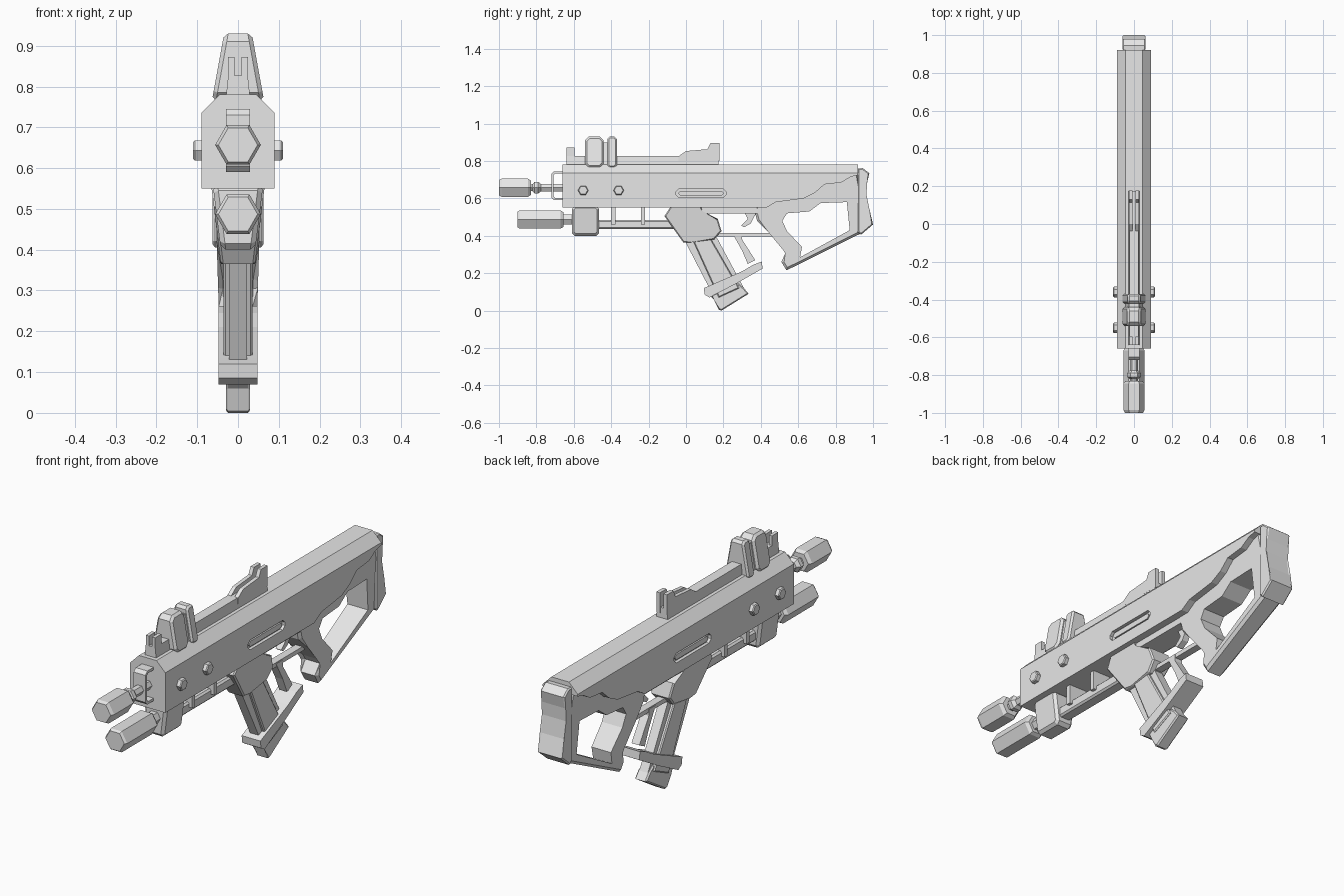
import bpy, bmesh, math

cube = bpy.data.objects.get("Cube")
if cube:
    bpy.data.objects.remove(cube, do_unlink=True)

GREY = (0.8, 0.8, 0.8, 1)
mat = bpy.data.materials.new("plain_grey")
mat.use_nodes = True
mat.diffuse_color = GREY
mat.node_tree.nodes["Principled BSDF"].inputs["Base Color"].default_value = GREY


def finish(name, bm):
    bmesh.ops.recalc_face_normals(bm, faces=bm.faces[:])
    mesh = bpy.data.meshes.new(name)
    bm.to_mesh(mesh)
    bm.free()
    mesh.materials.append(mat)
    obj = bpy.data.objects.new(name, mesh)
    bpy.context.collection.objects.link(obj)
    return obj


def prism(name, outline, half, top=None, chamfer=0, centre=0, pick=None):
    """Side outline (y, z) extruded across x, with optional taper and chamfered rims."""
    top = half if top is None else top
    low = min(z for y, z in outline)
    high = max(z for y, z in outline)

    def width(z):
        return half + (top - half) * (z - low) / (high - low)

    bm = bmesh.new()
    caps = [[bm.verts.new((centre + s * width(z), y, z)) for y, z in outline] for s in (-1, 1)]
    rims = []
    for cap in caps:
        rims += bm.faces.new(cap).edges[:]
    count = len(outline)
    for i in range(count):
        j = (i + 1) % count
        bm.faces.new((caps[0][i], caps[0][j], caps[1][j], caps[1][i]))
    if chamfer:
        if pick:
            rims = [e for e in rims if all(pick(v.co) for v in e.verts)]
        bmesh.ops.bevel(bm, geom=rims, offset=chamfer, segments=1, affect='EDGES')
    return finish(name, bm)


def box(name, y0, y1, z0, z1, half, **options):
    return prism(name, [(y0, z0), (y1, z0), (y1, z1), (y0, z1)], half, **options)


def block(name, y0, y1, z0, z1, cut, half, **options):
    """Box with its four corners cut off in side view."""
    return prism(name, [(y0 + cut, z0), (y1 - cut, z0), (y1, z0 + cut), (y1, z1 - cut),
                        (y1 - cut, z1), (y0 + cut, z1), (y0, z1 - cut), (y0, z0 + cut)],
                 half, **options)


def hex_turned(name, stations, height):
    """Six-sided turned part along y from (y, radius) stations."""
    bm = bmesh.new()
    rings = []
    for y, r in stations:
        rings.append([bm.verts.new((r * math.cos(k * math.pi / 3), y,
                                    height + r * math.sin(k * math.pi / 3))) for k in range(6)])
    for a, b in zip(rings, rings[1:]):
        for k in range(6):
            n = (k + 1) % 6
            bm.faces.new((a[k], a[n], b[n], b[k]))
    bm.faces.new(rings[0])
    bm.faces.new(rings[-1])
    return finish(name, bm)


def cut(target, cutter):
    cutter.hide_render = True
    mod = target.modifiers.new("opening", 'BOOLEAN')
    mod.operation = 'DIFFERENCE'
    mod.solver = 'EXACT'
    mod.object = cutter
    bpy.context.view_layer.objects.active = target
    bpy.ops.object.modifier_apply(modifier=mod.name)
    bpy.data.objects.remove(cutter, do_unlink=True)


# Main body with wavy rear edge, chamfered roof and a recessed slot on each side
body = prism("main_body", [(-.66, .55), (.43, .55), (.48, .58), (.63, .6), (.69, .63), (.74, .675),
                           (.83, .685), (.88, .715), (.92, .725), (.92, .78), (-.66, .78)],
             .09, chamfer=.045, pick=lambda p: p.z > .77)
for side in (-1, 1):
    cut(body, block("slot_cutter", -.055, .215, .605, .65, .015, .02, centre=side * .095))
    block("slot_panel", -.04, .2, .615, .64, .01, .01, centre=side * .075)
    # Hexagonal bolt heads
    for y in (-.55, -.36):
        head = [(y + .028 * math.cos(k * math.pi / 3), .643 + .028 * math.sin(k * math.pi / 3))
                for k in range(6)]
        prism("bolt_head", head, .015, centre=side * .095, chamfer=.004)

# Stock frame with grip and open loop
stock = prism("stock_frame", [(.37, .52), (.38, .48), (.44, .42), (.53, .33), (.545, .305), (.51, .26),
                              (.537, .215), (.93, .41), (.93, .62), (.92, .74), (.37, .74)],
              .046, top=.062, chamfer=.012)
cut(stock, prism("loop_cutter", [(.54, .52), (.66, .53), (.72, .575), (.86, .58), (.875, .43),
                                 (.61, .285), (.62, .34), (.54, .425), (.515, .48)], .2))
prism("butt_plate", [(.92, .76), (.945, .762), (.98, .735), (.968, .68), (.965, .62), (.975, .54),
                     (1, .46), (.935, .405), (.92, .42)], .062, chamfer=.006)

# Underside, magazine well and trigger
box("under_deck", .05, .4, .52, .56, .055)
prism("magazine_well", [(-.08, .56), (-.115, .505), (-.015, .365), (.03, .365), (.15, .38),
                        (.19, .425), (.17, .49), (.08, .53), (.08, .56)],
      .042, top=.066, chamfer=.006)
prism("trigger", [(.31, .53), (.33, .49), (.295, .455), (.31, .445), (.345, .465), (.38, .53)], .015)
box("guard_bar", .16, .46, .395, .415, .018)
prism("guard_strut", [(.25, .41), (.3, .41), (.3, .38), (.37, .27), (.33, .25), (.3, .32)], .02)

# Slanted magazine with narrower ribs front and back, band and foot
prism("magazine_core", [(.03, .39), (.13, .39), (.285, .12), (.175, .07)], .036, chamfer=.005)
prism("magazine_front_rib", [(-.01, .38), (.05, .38), (.2, .09), (.13, .11)], .022)
prism("magazine_rear_rib", [(.1, .39), (.165, .39), (.31, .12), (.25, .09)], .022)
prism("magazine_band", [(.095, .12), (.13, .135), (.3, .21), (.36, .245), (.405, .262), (.41, .225),
                        (.27, .145), (.125, .07), (.1, .085)], .048)
prism("magazine_foot", [(.13, .08), (.155, .06), (.175, .005), (.19, 0), (.335, .09),
                        (.31, .12), (.28, .145)], .03, chamfer=.006)

# Lower barrel group
block("front_block", -.61, -.465, .4, .56, .015, .042, top=.062, chamfer=.012)
box("lower_rail", -.48, -.06, .435, .485, .03, chamfer=.008)
for y in (-.4, -.24):
    box("rail_hanger", y, y + .022, .46, .56, .045)
hex_turned("lower_muzzle", [(-.9, .048), (-.89, .056), (-.67, .056), (-.655, .045),
                            (-.655, .03), (-.6, .03)], .487)

# Upper barrel group
hex_turned("upper_muzzle", [(-1, .048), (-.985, .056), (-.845, .056), (-.83, .045)], .657)
hex_turned("upper_barrel", [(-.84, .02), (-.82, .022), (-.81, .036), (-.79, .036),
                            (-.775, .022), (-.65, .022)], .657)
prism("front_bracket", [(-.65, .745), (-.705, .745), (-.72, .73), (-.72, .605), (-.705, .59),
                        (-.65, .59), (-.65, .602), (-.7, .602), (-.708, .61), (-.708, .725),
                        (-.7, .733), (-.65, .733)], .03)

# Top rail, split sights and optic
box("top_rail", -.64, .175, .77, .827, .03, top=.024)
for side in (-1, 1):
    box("front_sight", -.64, -.595, .81, .872, .008, centre=side * .016)
    prism("rear_sight", [(-.04, .8), (-.04, .825), (0, .853), (.115, .863), (.13, .895),
                         (.178, .895), (.178, .8)], .009, centre=side * .018)
block("optic_housing", -.54, -.44, .765, .93, .02, .064, top=.034, chamfer=.01)
box("optic_neck", -.45, -.41, .78, .9, .045, top=.026)
block("optic_ring", -.42, -.37, .765, .93, .012, .062, top=.032, chamfer=.008)
